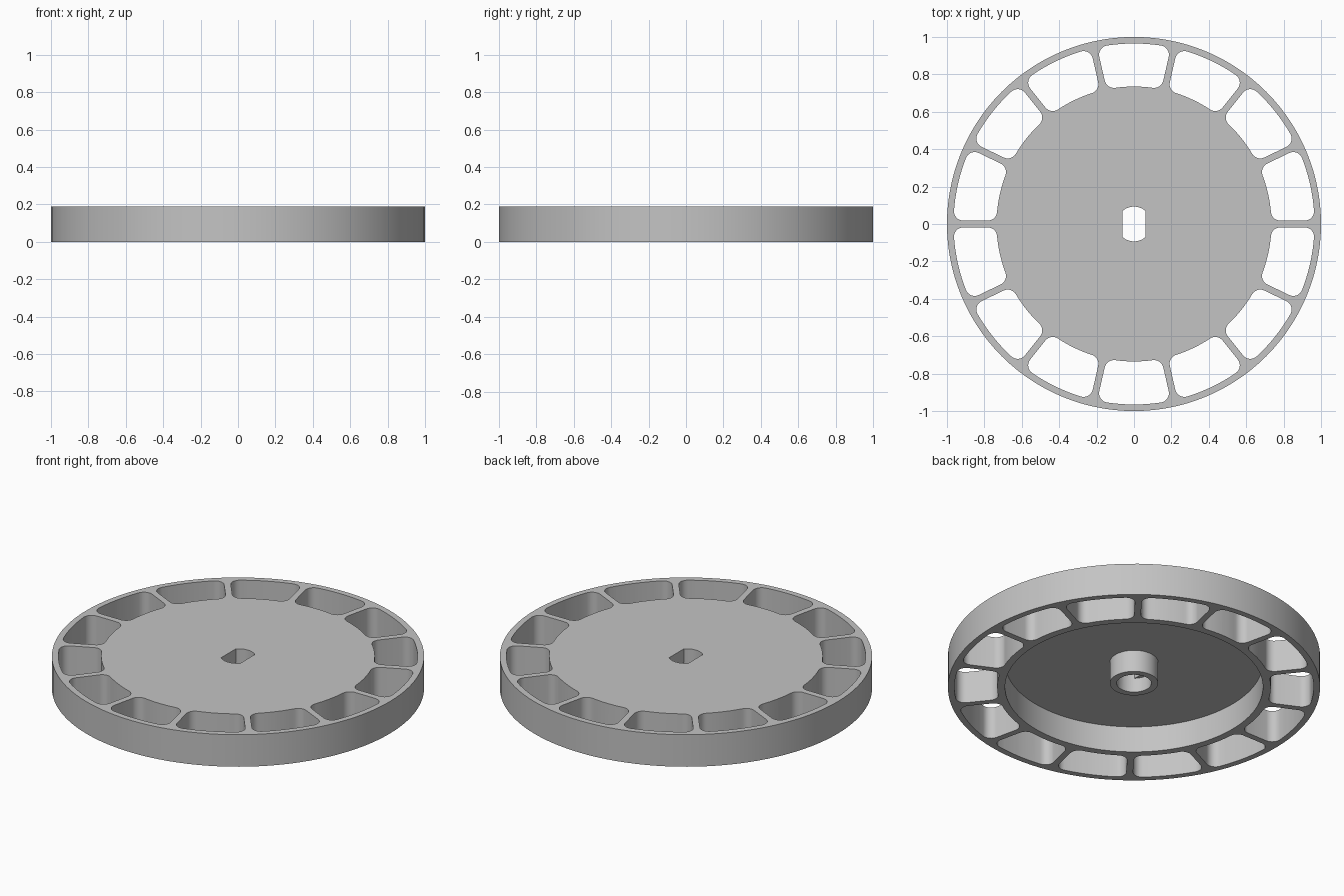
import bpy, bmesh, math

HEIGHT = 0.19
SPOKES = 14
HALF = math.pi / SPOKES            # half the angle between two spokes
POCKET_IN, POCKET_OUT = 0.735, 0.965
SPOKE_HALF, FILLET = 0.018, 0.05

cube = bpy.data.objects.get("Cube")
if cube:
    bpy.data.objects.remove(cube, do_unlink=True)

grey = bpy.data.materials.new("plain grey")
grey.use_nodes = True
grey.diffuse_color = (0.55, 0.55, 0.55, 1)
grey.node_tree.nodes["Principled BSDF"].inputs["Base Color"].default_value = (0.55, 0.55, 0.55, 1)


def polar(r, a):
    return complex(r * math.cos(a), r * math.sin(a))


def arc(centre, r, a0, a1, n):
    return [centre + polar(r, a0 + (a1 - a0) * i / n) for i in range(n + 1)]


def make_object(name, bm):
    bmesh.ops.recalc_face_normals(bm, faces=bm.faces)
    mesh = bpy.data.meshes.new(name)
    bm.to_mesh(mesh)
    bm.free()
    mesh.materials.append(grey)
    obj = bpy.data.objects.new(name, mesh)
    bpy.context.collection.objects.link(obj)
    return obj


def add_prism(bm, outline, z0, z1):
    face = bm.faces.new([bm.verts.new((p.real, p.imag, z0)) for p in outline])
    ext = bmesh.ops.extrude_face_region(bm, geom=[face])
    verts = [v for v in ext["geom"] if isinstance(v, bmesh.types.BMVert)]
    bmesh.ops.translate(bm, verts=verts, vec=(0, 0, z1 - z0))


def pocket_outline():
    """Rounded window between the spoke on +x and the next one."""
    y = SPOKE_HALF + FILLET

    def centre(r):
        return complex(math.sqrt(r * r - y * y), y)

    c_in, c_out = centre(POCKET_IN + FILLET), centre(POCKET_OUT - FILLET)
    a_in, a_out = (math.atan2(c.imag, c.real) for c in (c_in, c_out))
    half = arc(0, POCKET_IN, HALF, a_in, 4)[:-1]
    half += arc(c_in, FILLET, a_in + math.pi, 1.5 * math.pi, 8)
    half += arc(c_out, FILLET, -math.pi / 2, a_out, 8)
    half += arc(0, POCKET_OUT, a_out, HALF, 4)[1:]
    mirrored = [polar(1, 2 * HALF) * p.conjugate() for p in reversed(half[1:-1])]
    return half + mirrored


# Wheel body: turned profile with rim, recessed underside, hub boss and round bore
profile = [(0, HEIGHT), (1, HEIGHT), (1, 0), (0.693, 0), (0.693, 0.155),
           (0.13, 0.155), (0.13, 0.025), (0.093, 0.025), (0.093, 0.11), (0, 0.11)]
bm = bmesh.new()
verts = [bm.verts.new((r, 0, z)) for r, z in profile]
edges = [bm.edges.new(pair) for pair in zip(verts, verts[1:])]
bmesh.ops.spin(bm, geom=verts + edges, cent=(0, 0, 0), axis=(0, 0, 1),
               angle=2 * math.pi, steps=112, use_duplicate=False)
bmesh.ops.remove_doubles(bm, verts=bm.verts, dist=1e-5)
wheel = make_object("spoked_wheel", bm)

# Cutter: ring of rounded windows and the shaft hole with two flats
bm = bmesh.new()
window = pocket_outline()
for i in range(SPOKES):
    add_prism(bm, [p * polar(1, 2 * HALF * i) for p in window], -0.1, 0.3)
flat = math.acos(0.0625 / 0.093)
shaft = arc(0, 0.093, flat, math.pi - flat, 12)
add_prism(bm, shaft + [-p for p in shaft], 0.08, 0.3)
cutter = make_object("window_cutter", bm)
cutter.hide_render = True

cut = wheel.modifiers.new("windows", 'BOOLEAN')
cut.operation = 'DIFFERENCE'
cut.solver = 'EXACT'
cut.object = cutter

bpy.ops.object.select_all(action='DESELECT')
wheel.select_set(True)
bpy.context.view_layer.objects.active = wheel
bpy.ops.object.modifier_apply(modifier=cut.name)
bpy.data.objects.remove(cutter, do_unlink=True)
bpy.ops.object.shade_smooth_by_angle(angle=math.radians(30))
